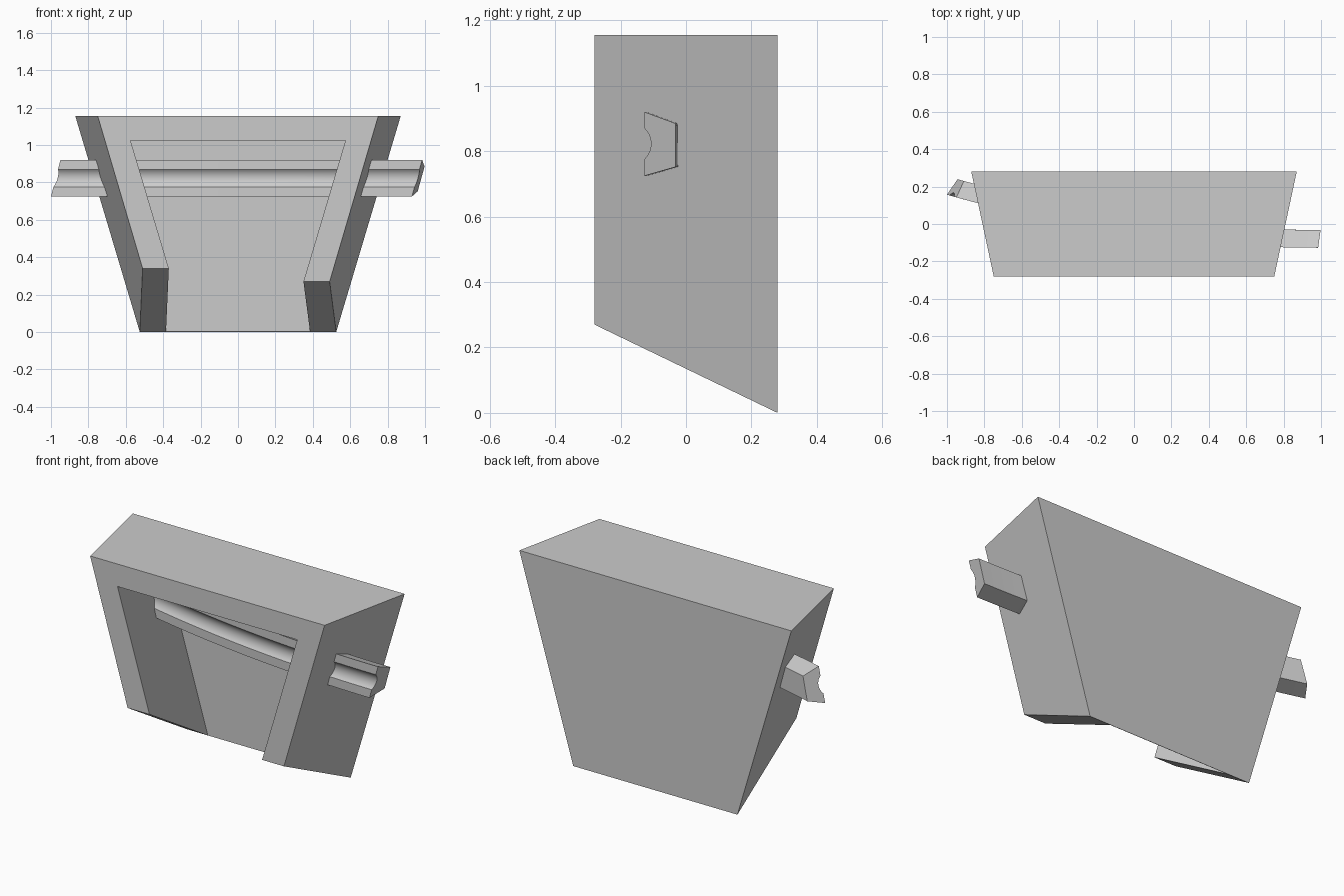
import bpy, bmesh, math

if "Cube" in bpy.data.objects:
    bpy.data.objects.remove(bpy.data.objects["Cube"])


def make_object(name, verts, faces):
    bm = bmesh.new()
    vs = [bm.verts.new(v) for v in verts]
    for f in faces:
        bm.faces.new([vs[i] for i in f])
    bmesh.ops.recalc_face_normals(bm, faces=bm.faces)
    me = bpy.data.meshes.new(name)
    bm.to_mesh(me)
    bm.free()
    ob = bpy.data.objects.new(name, me)
    bpy.context.collection.objects.link(ob)
    return ob


# Housing: tapered open-front shell with a thin back panel and uneven legs
F, B, IB, TOP = -0.28, 0.28, 0.274, 1.155
shell_verts = [
    # front rim, going around the inverted U
    (-0.75, F, TOP), (0.75, F, TOP), (0.49, F, 0.27), (0.35, F, 0.27),
    (0.575, F, 1.025), (-0.575, F, 1.025), (-0.37, F, 0.34), (-0.51, F, 0.34),
    # cavity back
    (-0.69, IB, 1.025), (0.69, IB, 1.025), (0.385, IB, 0.003), (-0.385, IB, 0.003),
    # outer back
    (-0.87, B, TOP), (0.87, B, TOP), (0.525, B, 0), (-0.525, B, 0),
]
shell_faces = [
    (0, 1, 2, 3, 4, 5, 6, 7),                              # front rim
    (0, 1, 13, 12), (1, 2, 14, 13), (0, 7, 15, 12),        # top and sides
    (12, 13, 14, 15),                                      # back
    (5, 4, 9, 8), (4, 3, 10, 9), (5, 6, 11, 8),            # cavity walls
    (8, 9, 10, 11),                                        # cavity back
    (2, 3, 10, 14), (7, 6, 11, 15), (15, 11, 10, 14),      # underside
]
make_object("housing", shell_verts, shell_faces)

# Curved rail: grooved profile (depth, z) swept along a shallow curve
half, sag, zc = 0.047, 0.02, 0.823
radius = (half ** 2 + sag ** 2) / (2 * sag)
sweep = math.asin(half / radius)
groove = []
for i in range(11):
    a = sweep * (1 - i / 5)
    groove.append((sag - radius + radius * math.cos(a), zc + radius * math.sin(a)))
profile = [(0, 0.92)] + groove + [(0, 0.725), (0.095, 0.752), (0.095, 0.885)]

STEPS, n = 32, len(profile)
rail_verts = []
for s in range(STEPS + 1):
    t = s / STEPS
    for d, z in profile:
        # both ends are cut on a slant
        left = -1.0 + 0.26 * (z - 0.725) + 0.25 * d
        right = 0.93 + 0.28 * (z - 0.725) + 0.24 * d
        x = left + (right - left) * t
        slope = 0.1432 * (x - 0.99)
        k = d / math.hypot(1, slope)
        rail_verts.append((x - slope * k, -0.127 + 0.0716 * (x - 0.99) ** 2 + k, z))
rail_faces = [tuple(range(n)), tuple(STEPS * n + j for j in range(n))]
for s in range(STEPS):
    for j in range(n):
        a, b = s * n + j, s * n + (j + 1) % n
        rail_faces.append((a, b, b + n, a + n))
rail = make_object("curved_rail", rail_verts, rail_faces)
bpy.context.view_layer.objects.active = rail
rail.select_set(True)
bpy.ops.object.shade_smooth_by_angle(angle=math.radians(25))
